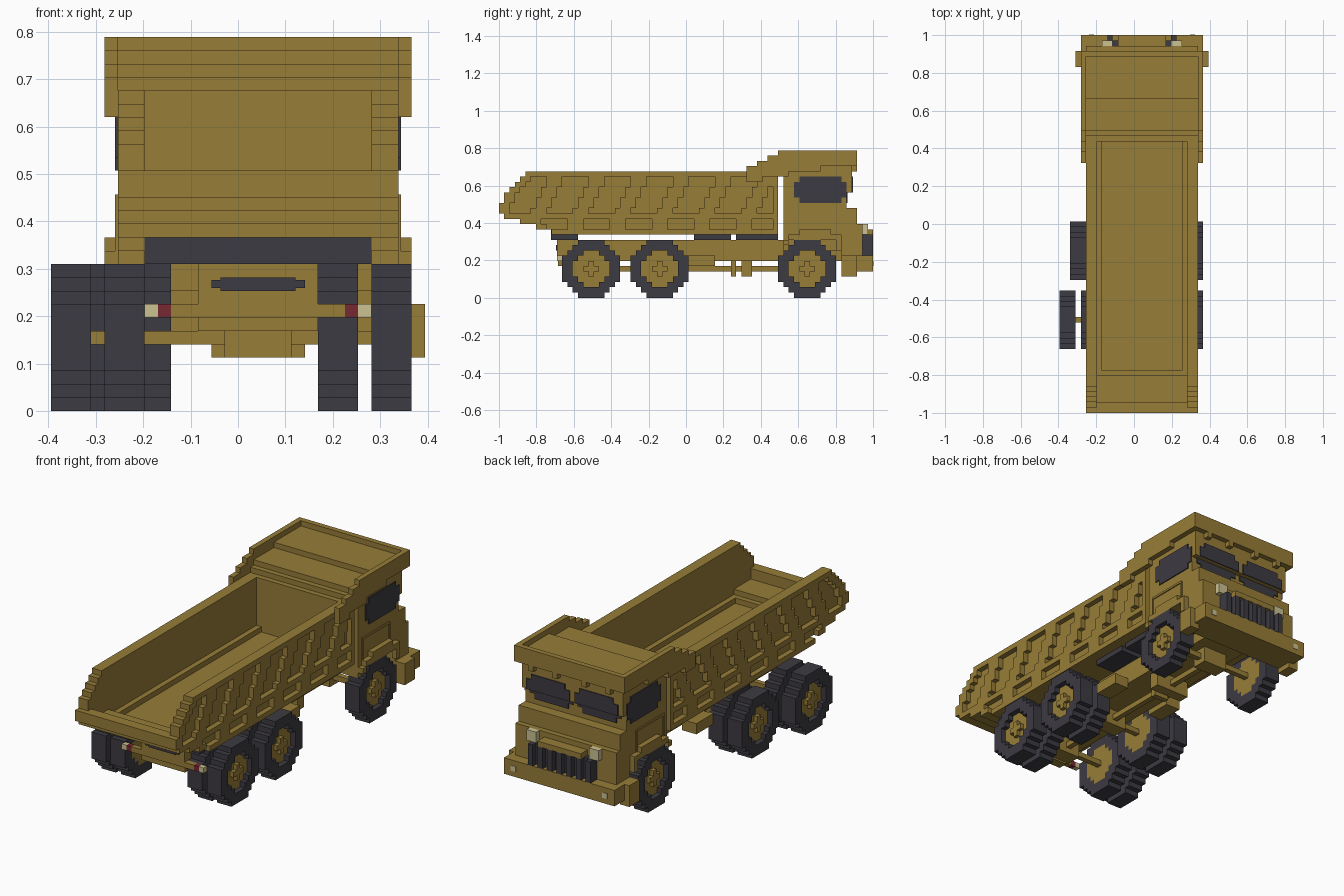
import bpy, bmesh, math
from mathutils import Matrix, Vector

if "Cube" in bpy.data.objects:
    bpy.data.objects.remove(bpy.data.objects["Cube"])

UNIT = 2 / 71                                   # edge of one block
ORIGIN = Vector((1.5 * UNIT, -1, 0))            # centreline, tail and ground


def material(name, red, green, blue):
    mat = bpy.data.materials.new(name)
    mat.use_nodes = True
    colour = (red, green, blue, 1)
    mat.diffuse_color = colour
    mat.node_tree.nodes["Principled BSDF"].inputs["Base Color"].default_value = colour
    return mat


yellow = material("ochre paint", .31, .205, .04)
dark = material("dark rubber", .046, .043, .054)
cream = material("cream lamp", .60, .54, .29)
red = material("red lamp", .18, .022, .032)


def part(name, mat, boxes):
    """One object from boxes given as x, y and z ranges in blocks."""
    bm = bmesh.new()
    for x0, x1, y0, y1, z0, z1 in boxes:
        low, high = Vector((x0, y0, z0)), Vector((x1, y1, z1))
        place = Matrix.Translation(ORIGIN + (low + high) * UNIT / 2)
        size = Matrix.Diagonal((*((high - low) * UNIT), 1))
        bmesh.ops.create_cube(bm, size=1, matrix=place @ size)
    mesh = bpy.data.meshes.new(name)
    bm.to_mesh(mesh)
    bm.free()
    mesh.materials.append(mat)
    obj = bpy.data.objects.new(name, mesh)
    bpy.context.collection.objects.link(obj)
    return obj


def wide(half, *span):
    """Box across the centreline."""
    return (-half, half, *span)


def pair(inner, outer, *span):
    """Matching boxes on both sides."""
    return [(inner, outer, *span), (-outer, -inner, *span)]


def disc_half(radius, row):
    """Half width of a stepped disc at a row, or zero outside it."""
    if abs(row) > radius:
        return 0
    return int(math.sqrt(radius ** 2 - row ** 2)) + .5


# Wheels: stepped tyre ring, sunken hub and raised cross
def wheel(name, x0, y, outward):
    x1, axis = x0 + 3, 5.5
    tyre, hub = [], []
    hub_x = (x0, x1 - 1) if outward > 0 else (x0 + 1, x1)
    for row in range(-5, 6):
        z = (axis + row - .5, axis + row + .5)
        outer, hole = disc_half(5.5, row), disc_half(3.5, row)
        tyre += [(x0, x1, y - outer, y - hole, *z), (x0, x1, y + hole, y + outer, *z)]
        if hole:
            hub.append((*hub_x, y - hole, y + hole, *z))
    face = (x1 - 1, x1 - .3) if outward > 0 else (x0 + .3, x0 + 1)
    for a, b in ((1.5, .5), (.5, 1.5)):
        hub.append((*face, y - a, y + a, axis - b, axis + b))
    part(name + "_tyre", dark, tyre)
    part(name + "_hub", yellow, hub)


axles = {"rear": 17.5, "middle": 30.5, "front": 58.5}
right_edges = {"rear": (-15.5, -11.5), "middle": (-13.5, -9.5), "front": (-11.5,)}
left_edges = {"rear": (8.5, 4.5), "middle": (8.5, 4.5), "front": (8.5,)}
for place, y in axles.items():
    for side, edges, way in (("right", right_edges, -1), ("left", left_edges, 1)):
        for label, edge in zip(("outer", "inner"), edges[place]):
            wheel(f"{place}_{side}_{label}", edge, y, way)
    part(place + "_axle", yellow, [
        (right_edges[place][0] + 1, 10, y - .5, y + .5, 5, 6),
        wide(2.5, y - 1.5, y + 1.5, 4, 7)])

# Chassis and drive line
part("chassis", yellow, [wide(4.5, 11, 66, 7, 11), wide(6.5, 11, 12, 7, 8),
                         wide(4.5, 11.2, 13, 6, 7)])
part("drive_shaft", yellow, [wide(.5, 17, 58, 5, 6)])
part("shaft_brackets", yellow, [wide(1.5, 44, 45, 4, 7), wide(3.5, 46, 48, 4, 7)])
part("side_tanks", yellow, pair(4.5, 7.5, 36, 41, 6, 8))
part("bed_supports", dark, [wide(8.5, 9.9, 15, 11, 13), wide(8.5, 37, 44, 11, 12),
                            wide(8.5, 45, 53, 11, 12)])
part("rear_plate", dark, [wide(3.5, 10.8, 11, 9.2, 9.8), wide(2.8, 10.8, 11, 9, 10)])
part("tail_lamps", red, pair(6.5, 7.5, 11, 12, 7, 8))
part("reverse_lamps", cream, pair(7.5, 8.5, 11, 12, 7, 8))

# Dump bed: stepped floor rising to the tail, with a front wall
bed_end = 53
part("bed_floor", yellow, [
    wide(10.5, 0, 2, 16, 18), wide(9.5, 1, 7, 15, 16), wide(9.5, 4, 8, 14, 15),
    wide(9.5, 7, 10, 13, 14), wide(9.5, 10, bed_end, 12, 14)])
part("bed_ledges", yellow, pair(7.5, 8.5, 7, 52, 14, 15) + [wide(7.5, 51, 52, 14, 15)])
part("bed_front_wall", yellow, [wide(9.5, 52, bed_end, 12, 24), wide(8.5, 51, 52, 14, 24)])

# Bed sides: plain inner skin, outer rails and slanting ribs
tail_steps = dict(zip(range(12, 24), (10, 7, 4, 1, 0, 0, 1, 1, 2, 3, 4, 5)))
skin, ribs = [], []
for z, start in tail_steps.items():
    skin += pair(8.5, 9.5, start, bed_end, z, z + 1)
    if z in (12, 15, 23):
        ribs += pair(9.5, 10.5, start, bed_end, z, z + 1)
        continue
    ribs += pair(9.5, 10.5, start, start + 2, z, z + 1)
    ribs += pair(9.5, 10.5, bed_end - 1, bed_end, z, z + 1)
    first = 5 if z < 15 else 1 - (22 - z) // 2
    for n in range(7):
        y0 = max(first + n * 8, start)
        y1 = min(first + n * 8 + 3, bed_end)
        if y1 > y0:
            ribs += pair(9.5, 10.5, y0, y1, z, z + 1)
part("bed_sides", yellow, skin)
part("bed_ribs", yellow, ribs)

# Cab
part("cab_upper", yellow, [wide(10.5, 54, 66, 17, 24), wide(10.5, 66, 67, 20, 25)])
part("cab_lower", yellow, [
    wide(10.5, 54, 68, 11, 17), wide(10.5, 68, 69, 8, 14),
    wide(10.5, 65, 68, 5, 11), wide(8, 54, 65, 9, 11)]
    + pair(8, 10.5, 54, 55, 9, 11))
part("door_trim", yellow, pair(10.5, 10.7, 55, 63, 15.8, 16.2)
     + pair(10.5, 10.7, 55, 55.3, 12, 16) + pair(10.5, 10.7, 63, 63.3, 12, 16))

# Fenders stepping over the front wheels
part("fenders", yellow, pair(10.5, 11.5, 57, 63, 12, 13)
     + pair(10.5, 11.5, 55, 62, 11, 12) + pair(10.5, 11.5, 62, 65, 11, 12)
     + pair(10.5, 11.5, 54, 55, 10, 11) + pair(10.5, 11.5, 64, 65, 9, 11))

# Glass plates with clipped corners
part("side_windows", dark, pair(10.5, 10.7, 57, 65, 18, 23) + pair(10.5, 10.7, 56, 66, 19, 22))
part("windscreens", dark, pair(.5, 9.5, 67, 67.2, 20, 22) + pair(1.5, 8.5, 67, 67.2, 22, 23)
     + pair(.5, 9.5, 66, 66.2, 19, 20) + pair(1.5, 8.5, 66, 66.2, 18, 19))

# Canopy: stepped roof tray with side plates and front rim
part("canopy_roof", yellow, [wide(10.5, 52, 53, 24, 25), wide(10.5, 53, 59, 24, 26),
                             wide(10.5, 59, 67, 24, 27), wide(10.5, 67, 68, 25, 28)])
starts = (47, 47, 47, 49, 51, 53)
ends = (50, 55, 61, 68, 68, 68)
plates = []
for z, (y0, y1) in enumerate(zip(starts, ends), 22):
    plates += pair(10.5, 11.5, y0, y1, z, z + 1)
part("canopy_sides", yellow, plates)
part("canopy_brackets", yellow, pair(2.5, 3.5, 67, 68, 24, 25) + pair(7.5, 8.5, 67, 68, 24, 25))

# Nose: grille, lamps and bumper
part("grille_back", dark, [wide(6.5, 69, 70, 8, 12)])
part("grille_bars", dark, [(n * 2 - 6.5, n * 2 - 5.5, 70, 71, 8, 12) for n in range(7)])
part("grille_hood", yellow, [wide(4.5, 69, 71, 12, 13)])
part("headlamps", cream, pair(5.5, 7.5, 69, 70, 12, 14))
part("bumper", yellow, [wide(11.5, 68, 71, 5, 8)] + pair(10.5, 12.5, 65, 68, 4, 8))
part("bumper_lamps", cream, pair(9, 10, 71, 71.1, 6, 7))
